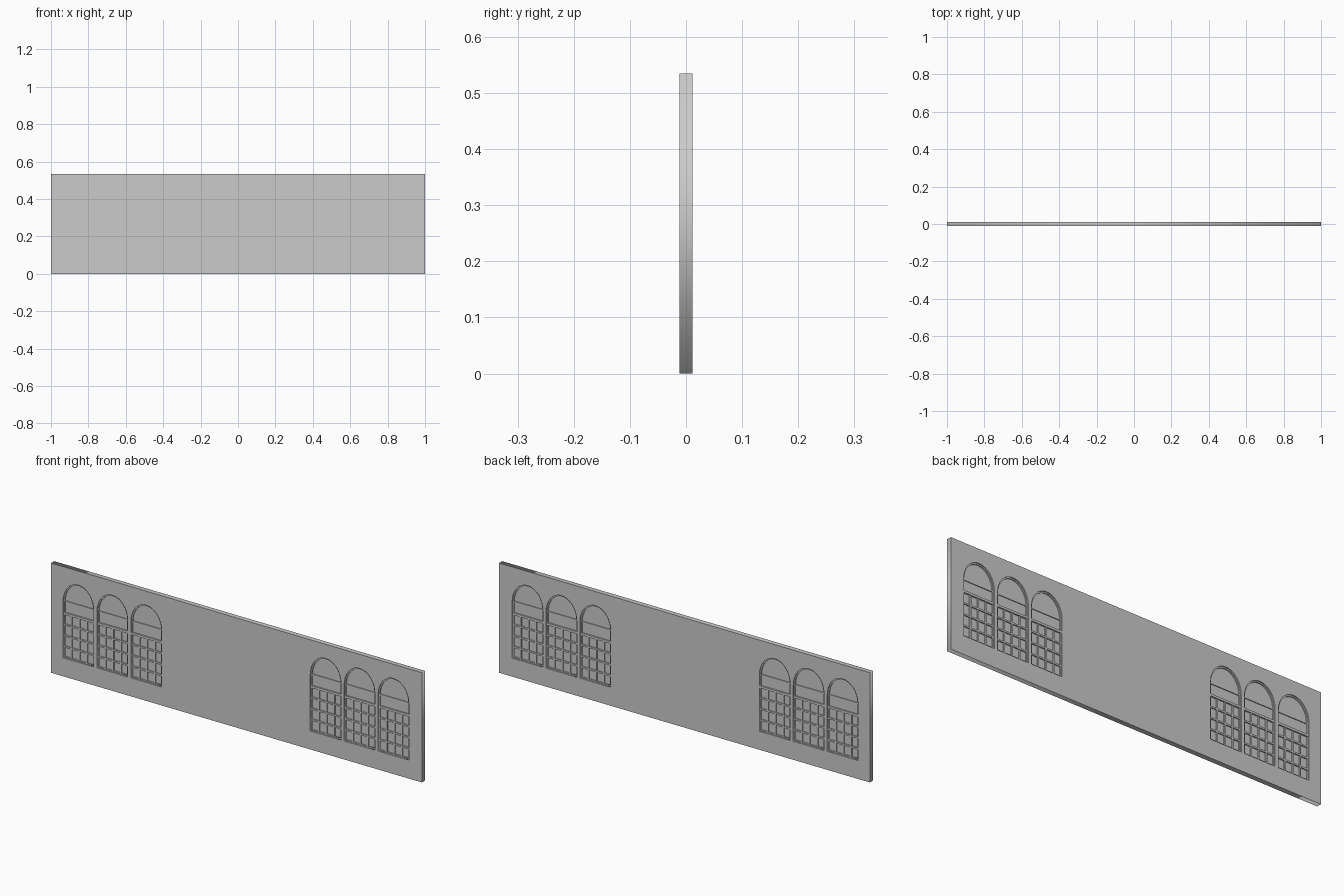
import bpy, bmesh, math
from mathutils import Matrix, Vector

if "Cube" in bpy.data.objects:
    bpy.data.objects.remove(bpy.data.objects["Cube"])

HALF_T, HEIGHT = 0.012, 0.535
W, SILL, SPRING, TOP = 0.083, 0.09, 0.365, 0.466
RAIL = 0.305
CENTRES = [-0.853, -0.670, -0.487, 0.481, 0.664, 0.847]


def arch(cx, inset=0.0, bottom=SILL, spring=SPRING, segs=16):
    # Arched outline: straight jambs and a half-round head
    w, top = W - inset, TOP - inset
    pts = [(cx - w, bottom + inset), (cx + w, bottom + inset)]
    for i in range(segs + 1):
        a = math.pi * i / segs
        pts.append((cx + w * math.cos(a), spring + (top - spring) * math.sin(a)))
    return pts


def plate(name, outlines, half_depth):
    # Filled outline with holes, extruded through y
    cu = bpy.data.curves.new(name, 'CURVE')
    cu.dimensions = '2D'
    cu.fill_mode = 'BOTH'
    cu.extrude = half_depth
    for pts in outlines:
        sp = cu.splines.new('POLY')
        sp.points.add(len(pts) - 1)
        for p, (x, z) in zip(sp.points, pts):
            p.co = (x, z, 0, 1)
        sp.use_cyclic_u = True
    ob = bpy.data.objects.new(name, cu)
    ob.rotation_euler = (math.pi / 2, 0, 0)
    bpy.context.collection.objects.link(ob)
    bpy.ops.object.select_all(action='DESELECT')
    ob.select_set(True)
    bpy.context.view_layer.objects.active = ob
    bpy.ops.object.convert(target='MESH')


def boxes(name, items):
    # items: (x0, x1, z0, z1, half depth)
    bm = bmesh.new()
    for x0, x1, z0, z1, d in items:
        m = Matrix.Translation(((x0 + x1) / 2, 0, (z0 + z1) / 2)) @ \
            Matrix.Diagonal((x1 - x0, 2 * d, z1 - z0, 1))
        bmesh.ops.create_cube(bm, size=1, matrix=m)
    me = bpy.data.meshes.new(name)
    bm.to_mesh(me)
    bm.free()
    bpy.context.collection.objects.link(bpy.data.objects.new(name, me))


# Wall with six arched openings
wall = [(-1, 0), (1, 0), (1, HEIGHT), (-1, HEIGHT)]
plate("wall", [wall] + [arch(c) for c in CENTRES], HALF_T)

for n, c in enumerate(CENTRES, 1):
    # Glass and outer frame
    plate(f"window_glass_{n}", [arch(c)], 0.002)
    plate(f"window_frame_{n}", [arch(c), arch(c, 0.006)], 0.007)

    # Transom rails and the glazing grid
    bars = [(c - W, c + W, RAIL - 0.005, RAIL + 0.006, 0.009),
            (c - W, c + W, SPRING - 0.004, SPRING + 0.002, 0.006)]
    for i in range(1, 4):
        z = SILL + (RAIL - SILL) * i / 4
        bars.append((c - W, c + W, z - 0.004, z + 0.004, 0.0075))
        x = c - W + 2 * W * i / 4
        bars.append((x - 0.004, x + 0.004, SILL, RAIL, 0.0065))
    boxes(f"window_bars_{n}", bars)
